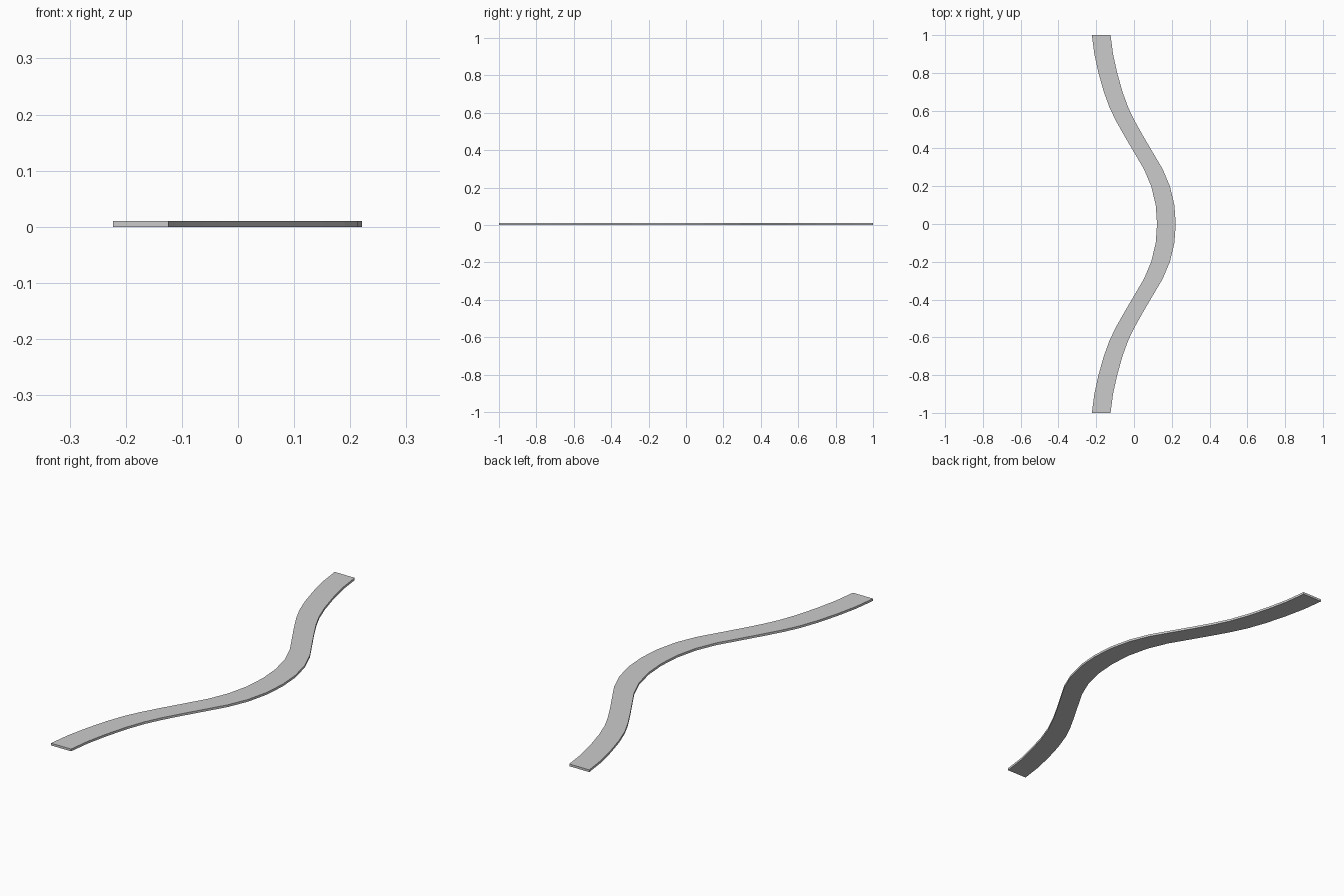
import bpy, bmesh

if "Cube" in bpy.data.objects:
    bpy.data.objects.remove(bpy.data.objects["Cube"])

# Left edge of one half of the path, from the middle to the end (x, y)
half = [(0.122, 0), (0.115, 0.1), (0.091, 0.2), (0.053, 0.29), (0.0, 0.38),
        (-0.05, 0.465), (-0.095, 0.545), (-0.129, 0.615), (-0.16, 0.7),
        (-0.188, 0.8), (-0.21, 0.9), (-0.223, 1.0)]
path = [(x, -y) for x, y in reversed(half[1:])] + half
WIDTH, THICK = 0.099, 0.01

# Flat ribbon of quads, swept along the wavy path
bm = bmesh.new()
rows = [[bm.verts.new((x + dx, y, 0)) for dx in (0, WIDTH)] for x, y in path]
faces = [bm.faces.new((a[0], a[1], b[1], b[0])) for a, b in zip(rows, rows[1:])]

# Thickness
top = bmesh.ops.extrude_face_region(bm, geom=faces)["geom"]
bmesh.ops.translate(bm, vec=(0, 0, THICK),
                    verts=[v for v in top if isinstance(v, bmesh.types.BMVert)])
bmesh.ops.recalc_face_normals(bm, faces=bm.faces)

mesh = bpy.data.meshes.new("wavy_strip")
bm.to_mesh(mesh)
bm.free()
strip = bpy.data.objects.new("wavy_strip", mesh)
bpy.context.collection.objects.link(strip)
